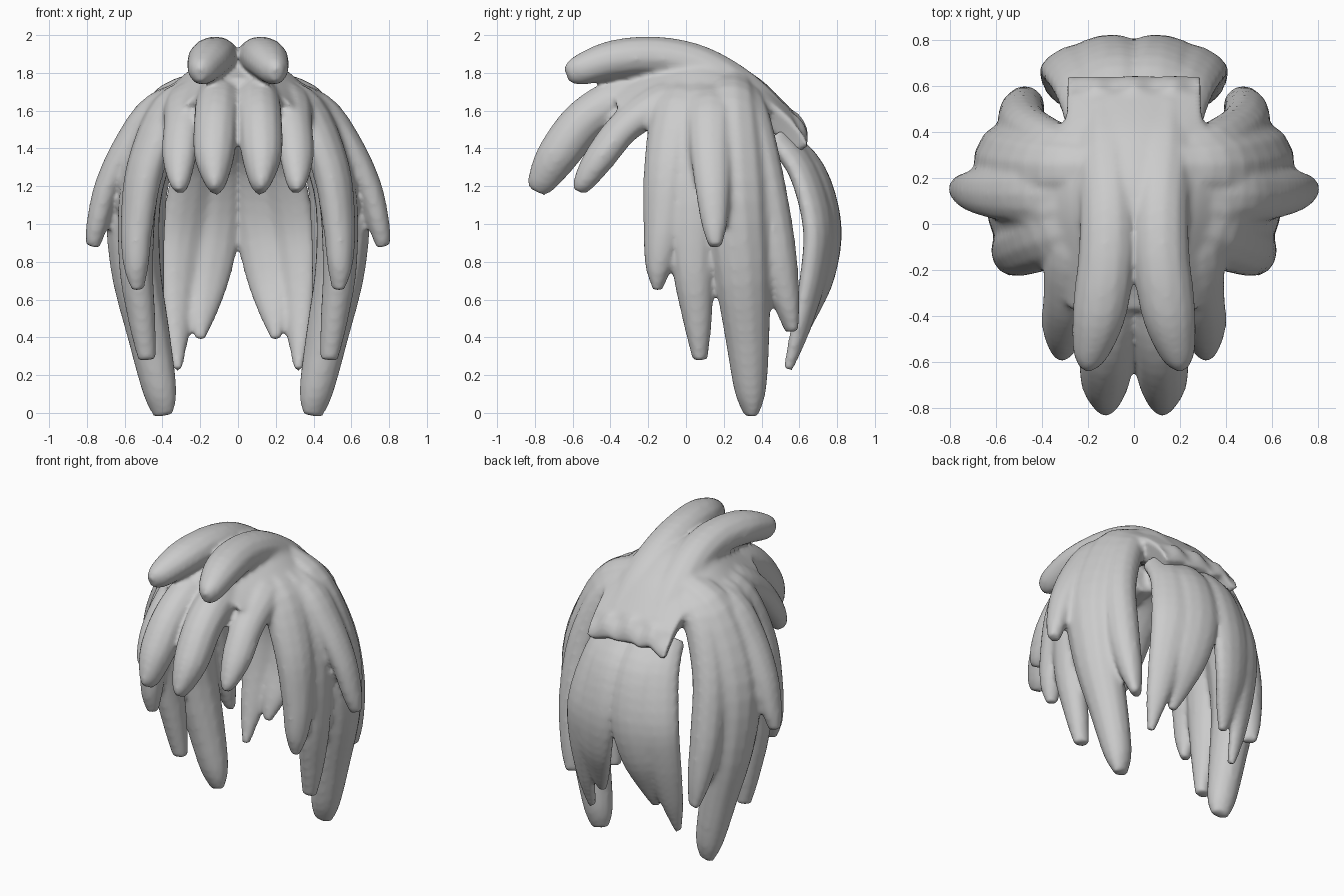
import bpy, bmesh, math
from mathutils import Vector

grey = bpy.data.materials.new("hair_grey")
grey.diffuse_color = (0.6, 0.6, 0.6, 1)
HEAD = Vector((0, 0.12, 1.1))
SIDES = 12


def spline(pts, steps=4):
    """Catmull-Rom through 4D points."""
    P = [Vector(p) for p in pts]
    P = [2 * P[0] - P[1]] + P + [2 * P[-1] - P[-2]]
    out = []
    for i in range(1, len(P) - 2):
        a, b, c, d = P[i - 1:i + 3]
        for k in range(steps):
            t = k / steps
            out.append(0.5 * (2 * b + (c - a) * t + (2 * a - 5 * b + 4 * c - d) * t * t
                              + (3 * b - a - 3 * c + d) * t ** 3))
    return out + [P[-2]]


def skin(bm, rings):
    """Closed tube through equal rings."""
    rings = [[bm.verts.new(p) for p in r] for r in rings]
    n = len(rings[0])
    for r, q in zip(rings, rings[1:]):
        for k in range(n):
            bm.faces.new((r[k], r[(k + 1) % n], q[(k + 1) % n], q[k]))
    bm.faces.new(rings[0])
    bm.faces.new(rings[-1])


def lock(bm, pts, thick):
    """Mirrored pair of flattened tapering tufts, flat side facing away from the head."""
    path = spline(pts)
    pos = [p.to_3d() for p in path]
    wmax = max(p[3] for p in path)
    rings = []
    for i, p in enumerate(pos):
        t = (pos[min(i + 1, len(pos) - 1)] - pos[max(i - 1, 0)]).normalized()
        o = p - HEAD
        o = (o - t * o.dot(t)).normalized()
        s = t.cross(o)
        w = path[i][3]
        h = thick * (w / wmax) ** 0.6
        angles = [2 * math.pi * k / SIDES for k in range(SIDES)]
        rings.append([p + s * w * math.cos(a) + o * h * math.sin(a) for a in angles])
    skin(bm, rings)
    skin(bm, [[Vector((-p.x, p.y, p.z)) for p in r] for r in rings])


def blend(name, bm, voxel, rounds):
    """Fuse the tufts into one skin and soften the grooves between them."""
    bmesh.ops.recalc_face_normals(bm, faces=bm.faces)
    me = bpy.data.meshes.new(name)
    bm.to_mesh(me)
    bm.free()
    me.materials.append(grey)
    ob = bpy.data.objects.new(name, me)
    bpy.context.collection.objects.link(ob)
    fuse = ob.modifiers.new("fuse", 'REMESH')
    fuse.mode = 'VOXEL'
    fuse.voxel_size = voxel
    fuse.use_smooth_shade = True
    soft = ob.modifiers.new("soften", 'SMOOTH')
    soft.factor = 0.5
    soft.iterations = rounds


main = bmesh.new()

# Crown tufts sweeping forward
lock(main, [(.14, .48, 1.53, .12), (.13, .30, 1.70, .13), (.115, .08, 1.835, .125),
            (.12, -.15, 1.885, .125), (.15, -.38, 1.87, .12), (.19, -.56, 1.815, .08),
            (.21, -.63, 1.79, .03)], .11)

# Fringe
lock(main, [(.08, .0, 1.70, .10), (.10, -.32, 1.665, .12), (.115, -.53, 1.55, .12),
            (.125, -.675, 1.37, .11), (.12, -.76, 1.23, .065), (.12, -.79, 1.17, .025)], .12)
lock(main, [(.20, .1, 1.68, .12), (.26, -.12, 1.65, .135), (.295, -.32, 1.52, .105),
            (.31, -.45, 1.36, .095), (.31, -.535, 1.23, .06), (.305, -.565, 1.17, .025)], .10)

# Side locks, front to rear
lock(main, [(.18, .0, 1.71, .11), (.36, -.05, 1.60, .14), (.49, -.10, 1.30, .13),
            (.535, -.125, 1.0, .105), (.54, -.145, .79, .075), (.53, -.15, .65, .025)], .10)
lock(main, [(.18, .08, 1.71, .11), (.40, .06, 1.58, .14), (.52, .04, 1.2, .14),
            (.54, .035, .8, .115), (.51, .06, .5, .08), (.48, .075, .28, .04)], .105)
lock(main, [(.18, .24, 1.70, .13), (.38, .24, 1.58, .16), (.54, .26, 1.2, .18),
            (.545, .295, .8, .16), (.47, .325, .4, .12), (.415, .34, .12, .085),
            (.395, .345, -.015, .035)], .145)
lock(main, [(.18, .13, 1.71, .12), (.43, .13, 1.61, .13), (.58, .13, 1.42, .115),
            (.69, .14, 1.20, .095), (.745, .15, 1.0, .07), (.77, .155, .88, .035)], .085)
lock(main, [(.16, .28, 1.69, .10), (.34, .335, 1.57, .11), (.465, .41, 1.25, .11),
            (.49, .475, .9, .105), (.47, .525, .62, .075), (.45, .56, .43, .03)], .105)

# Crown shell: arched sections from the fringe to the scalloped rear lip
# (y, ridge height, half width, drop at the edge)
sections = [(-.38, 1.77, .28, .14), (-.12, 1.87, .38, .22), (.05, 1.91, .42, .26),
            (.20, 1.88, .42, .23), (.32, 1.815, .35, .15), (.42, 1.745, .31, .09),
            (.54, 1.625, .30, .06), (.625, 1.525, .30, .05), (.645, 1.46, .295, .04)]
COLS = 24
rings = []
for y, top, w, drop in spline(sections):
    outer = []
    for c in range(COLS + 1):
        u = 2 * c / COLS - 1
        scallop = .022 * math.cos(u * 3.5 * math.pi) if y > .58 else 0
        outer.append(Vector((u * w, y, top - drop * u * u + scallop)))
    inner = [p + (HEAD - p).normalized() * .13 for p in outer]
    rings.append(outer + inner[::-1])
skin(main, rings)
blend("crown_and_side_locks", main, .016, 6)

# Hanging locks at the back
back = bmesh.new()
lock(back, [(.10, .50, 1.47, .12), (.11, .67, 1.28, .14), (.13, .75, 1.0, .15),
            (.165, .725, .74, .13), (.19, .65, .53, .08), (.20, .60, .39, .025)], .07)
lock(back, [(.20, .48, 1.47, .11), (.23, .62, 1.28, .13), (.275, .70, 1.0, .14),
            (.305, .68, .75, .115), (.32, .61, .46, .075), (.32, .54, .23, .025)], .07)
blend("back_locks", back, .016, 5)
